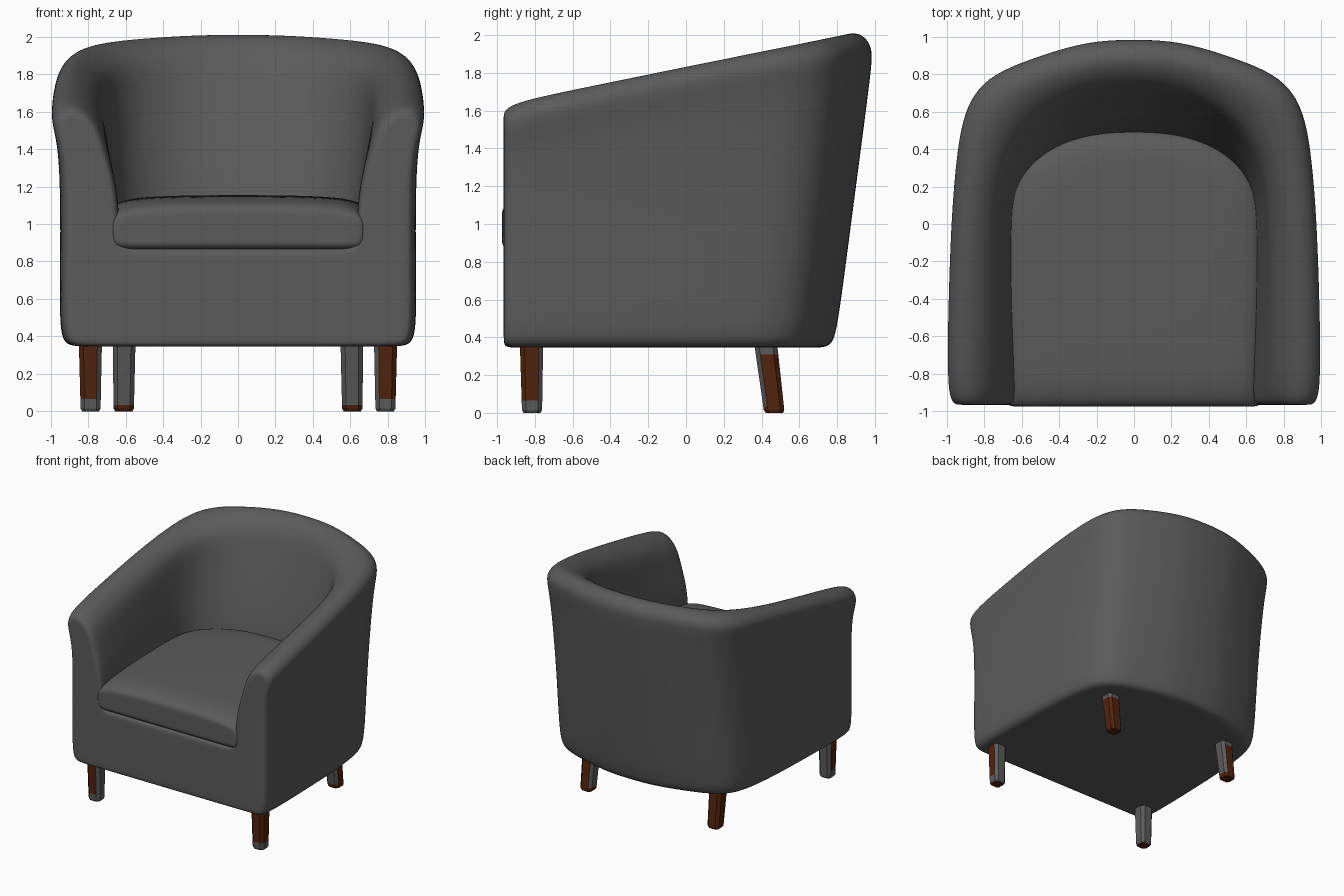
import bpy, bmesh
from mathutils import Vector

if "Cube" in bpy.data.objects:
    bpy.data.objects.remove(bpy.data.objects["Cube"])


def material(name, rgb):
    m = bpy.data.materials.new(name)
    m.diffuse_color = (*rgb, 1)
    m.use_nodes = True
    m.node_tree.nodes["Principled BSDF"].inputs["Base Color"].default_value = m.diffuse_color
    return m


GREY = material("grey fabric", (0.105, 0.105, 0.105))
BROWN = material("brown wood", (0.085, 0.017, 0.004))


def add_object(name, bm, mats):
    mesh = bpy.data.meshes.new(name)
    bm.to_mesh(mesh)
    bm.free()
    ob = bpy.data.objects.new(name, mesh)
    bpy.context.collection.objects.link(ob)
    for m in mats:
        mesh.materials.append(m)
    return ob


def upholstery(name, rings, caps, inset):
    """Loft half rings from front to back, mirror them, close the front and smooth."""
    bm = bmesh.new()
    for s in (1, -1):
        grid = [[bm.verts.new((s * x, y, z)) for x, y, z in ring] for ring in rings]
        for a, b in zip(grid, grid[1:]):
            for k in range(len(a) - 1):
                bm.faces.new((a[k], a[k + 1], b[k + 1], b[k]))
        for cap in caps:
            bm.faces.new([grid[0][k] for k in cap])
    bmesh.ops.remove_doubles(bm, verts=bm.verts[:], dist=1e-4)
    bmesh.ops.recalc_face_normals(bm, faces=bm.faces[:])
    front = rings[0][0][1]
    cap_faces = [f for f in bm.faces if all(abs(v.co.y - front) < 1e-4 for v in f.verts)]
    bmesh.ops.inset_region(bm, faces=cap_faces, thickness=inset, use_even_offset=True)
    for f in bm.faces:
        f.smooth = True
    ob = add_object(name, bm, [GREY])
    sub = ob.modifiers.new("smooth", 'SUBSURF')
    sub.levels = sub.render_levels = 3
    return ob


# Plan curves of the right half, front to back: outer rim, inner rim, seat edge
OUTER = [(.985, -.965), (1.015, -.88), (1.012, -.5), (.995, 0), (.97, .33),
         (.93, .615), (.81, .795), (.55, .895), (.26, .985), (0, .995)]
INNER = [(.75, -.965), (.735, -.88), (.735, -.5), (.73, 0), (.70, .25),
         (.64, .42), (.54, .56), (.37, .67), (.18, .73), (0, .74)]
SEAT = [(.64, -.965), (.63, -.88), (.65, -.5), (.655, 0), (.64, .17),
        (.57, .29), (.45, .39), (.30, .45), (.15, .475), (0, .48)]


def shrink(p, k):
    """Scale a plan point, leaving y alone in the front half."""
    return (p[0] * k, p[1] * k if p[1] > 0 else p[1])


def mix(a, b, t):
    return (a[0] + (b[0] - a[0]) * t, a[1] + (b[1] - a[1]) * t)


# Shell: base, arms and back in one piece
rings = []
for i, (o, n, s) in enumerate(zip(OUTER, INNER, SEAT)):
    h = 1.825 + 0.205 * (o[1] + n[1]) / 2 - (0.03 if i == 0 else 0)

    def wall(z, kx):
        lean = 1 - 0.205 * max(0, 1.9 - z) / 1.55
        return (o[0] * kx, o[1] * lean if o[1] > 0 else o[1])

    foot = wall(0.40, 0.943)
    spine = shrink(foot, 0.6)[1]
    t = 0.17 / (h - 0.08 - 1.15)
    rings.append([
        (0, spine, 0.345),
        (*shrink(foot, 0.86), 0.345),
        (*shrink(foot, 0.97), 0.348),
        (*wall(0.45, 0.943), 0.45),
        (*wall(0.87, 0.936), 0.87),
        (*wall(1.25, 0.938), 1.25),
        (*wall(h - 0.2, 0.957), h - 0.2),
        (*wall(h - 0.06, 1), h - 0.06),
        (*mix(o, n, 0.28), h + 0.015),
        (*mix(o, n, 0.62), h + 0.005),
        (*n, h - 0.08),
        (*mix(n, s, t), h - 0.25),
        (*s, 1.15),
        (*s, 0.87),
        (*shrink(s, 0.86), 0.87),
        (0, shrink(s, 0.6)[1], 0.87)])
upholstery("armchair_shell", rings,
           [(0, 1, 2, 3, 4, 13, 14, 15), (4, 5, 12, 13), (5, 6, 11, 12),
            (6, 7, 10, 11), (7, 8, 9, 10)], 0.045)

# Seat cushion: domed, tucked into the walls, rounded at the front
rings = []
for i, p in enumerate(SEAT):
    e = shrink(p, 1.06)
    y = -0.974 if i == 0 else e[1]
    drop = 0.065 if i == 0 else 0.012 if i == 1 else 0
    low = 0.875 if i == 0 else 0.84
    rings.append([
        (0, y * 0.6 if y > 0 else y, low),
        (e[0] * 0.86, shrink((0, y), 0.86)[1], low),
        (e[0], y, low),
        (e[0], y, 0.98),
        (e[0], y, 1.10 - drop),
        (e[0] * 0.82, shrink((0, y), 0.82)[1], 1.15 - drop),
        (0, y * 0.6 if y > 0 else y, 1.156 - drop)])
upholstery("seat_cushion", rings, [(0, 1, 2, 3, 4, 5, 6)], 0.04)


# Legs: tapered, chamfered posts, brown outside and grey inside
def leg(name, sx, sy, top, bottom, r_top, r_bottom, levels):
    bm = bmesh.new()
    shape = [(1, .6), (.6, 1), (-.6, 1), (-1, .6), (-1, -.6), (-.6, -1), (.6, -1), (1, -.6)]
    grid = []
    for z in levels:
        f = z / levels[-1]
        c, r = mix(bottom, top, f), r_bottom + (r_top - r_bottom) * f
        if z == 0:
            r *= 0.85
        grid.append([bm.verts.new((sx * (c[0] + r * a), c[1] + r * b, z)) for a, b in shape])
    for a, b in zip(grid, grid[1:]):
        for k in range(8):
            bm.faces.new((a[k], a[k - 1], b[k - 1], b[k]))
    bm.faces.new(grid[0])
    bm.faces.new(grid[-1])
    bmesh.ops.recalc_face_normals(bm, faces=bm.faces[:])
    outward = Vector((sx, sy, 0))
    for f in bm.faces:
        z = f.calc_center_median().z
        brown = f.normal.dot(outward) > 0.4
        if sy < 0 and z < 0.065:
            brown = False
        if sy > 0 and (z < 0.035 or z > 0.31):
            brown = z < 0.035
        if f.normal.z < -0.9:
            brown = True
        f.material_index = int(brown)
    add_object(name, bm, [GREY, BROWN])


for side, sx in (("right", 1), ("left", -1)):
    leg("front_leg_" + side, sx, -1, (.788, -.818), (.787, -.815), .062, .053,
        (0, .015, .065, .38))
    leg("back_leg_" + side, sx, 1, (.608, .42), (.61, .468), .061, .054,
        (0, .015, .035, .31, .38))
